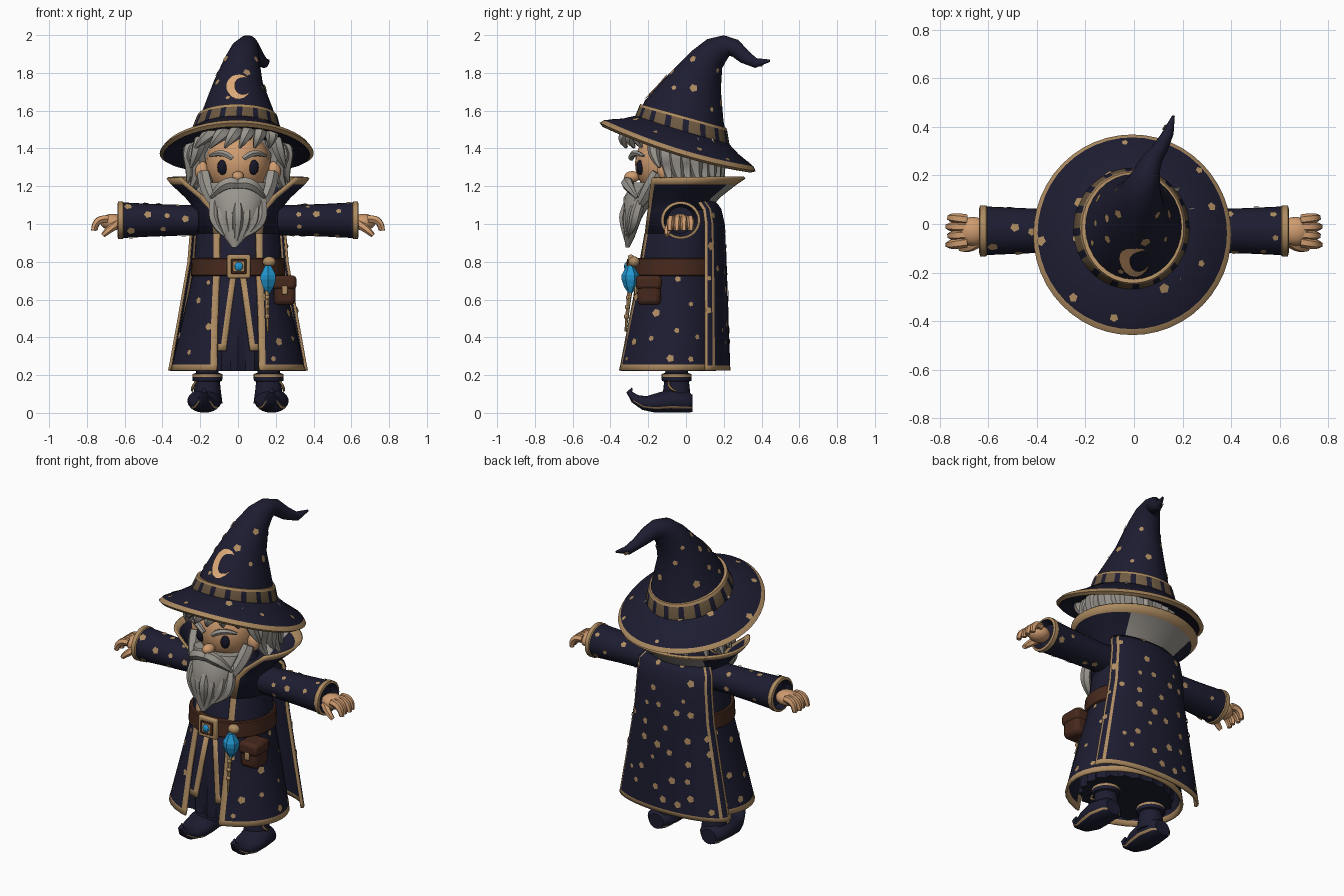
import bpy
import bmesh
import math
import random
from math import pi, sin, cos, asin
from mathutils import Matrix, Vector
from mathutils.bvhtree import BVHTree

random.seed(4)
if "Cube" in bpy.data.objects:
    bpy.data.objects.remove(bpy.data.objects["Cube"], do_unlink=True)
scene_objects = bpy.context.scene.collection.objects
parts = []


def material(name, r, g, b):
    mat = bpy.data.materials.new(name)
    mat.use_nodes = True
    mat.diffuse_color = (r, g, b, 1)
    mat.node_tree.nodes["Principled BSDF"].inputs["Base Color"].default_value = (r, g, b, 1)
    return mat


navy = material("navy cloth", 0.012, 0.012, 0.031)
gold = material("gold trim", 0.42, 0.26, 0.12)
skin = material("skin", 0.62, 0.33, 0.16)
gray = material("gray hair", 0.32, 0.3, 0.27)
brown = material("brown leather", 0.062, 0.022, 0.012)
blue = material("blue crystal", 0.015, 0.3, 0.62)
dark = material("dark eye", 0.008, 0.008, 0.02)
moon_gold = material("pale gold", 0.72, 0.4, 0.19)
bronze = material("bronze band", 0.16, 0.105, 0.055)


def make(name, verts, faces, mats, index=None):
    mesh = bpy.data.meshes.new(name)
    mesh.from_pydata(verts, [], faces)
    for mat in mats:
        mesh.materials.append(mat)
    for face, k in zip(mesh.polygons, index or []):
        face.material_index = k
    mesh.update()
    obj = bpy.data.objects.new(name, mesh)
    scene_objects.link(obj)
    parts.append(obj)
    return obj


def loft(name, rings, mats, rule=lambda i, j: 0, n=28, M=Matrix()):
    """Closed skin through elliptical rings (x, y, z, rx, ry, tilt)."""
    verts, faces, index = [], [], []
    for x, y, z, rx, ry, *tilt in rings:
        R = Matrix.Rotation(tilt[0] if tilt else 0, 3, 'X')
        for j in range(n):
            t = 2 * pi * j / n
            verts.append(M @ (Vector((x, y, z)) + R @ Vector((rx * sin(t), -ry * cos(t), 0))))
    for i in range(len(rings) - 1):
        for j in range(n):
            a, b = i * n + j, i * n + (j + 1) % n
            faces.append((a, b, b + n, a + n))
            index.append(rule(i, j))
    last = len(verts) - n
    faces += [tuple(reversed(range(n))), tuple(range(last, last + n))]
    index += [rule(0, 0), rule(len(rings) - 2, 0)]
    return make(name, verts, faces, mats, index)


def sheet(name, rings, mats, rule, cols=30, trim=0.035, thick=0.014):
    """Open cloth through arcs (z, rx, front y, back y, start, end); angle 0 is the front."""
    verts, faces, index = [], [], []
    for z, rx, front, back, start, end in rings:
        d = trim / rx
        angles = [start] + [start + d + (end - start - 2 * d) * k / (cols - 2)
                            for k in range(cols - 1)] + [end]
        for t in angles:
            verts.append((rx * sin(t), (front + back) / 2 - (back - front) / 2 * cos(t), z))
    for i in range(len(rings) - 1):
        for j in range(cols):
            a = i * (cols + 1) + j
            faces.append((a, a + 1, a + cols + 2, a + cols + 1))
            index.append(rule(i, j))
    obj = make(name, verts, faces, mats, index)
    solid = obj.modifiers.new("thickness", 'SOLIDIFY')
    solid.thickness, solid.offset = thick, -1
    return obj


def ball(name, centre, radii, mat, segments=16):
    bm = bmesh.new()
    bmesh.ops.create_uvsphere(bm, u_segments=segments, v_segments=segments // 2 + 2, radius=1,
                              matrix=Matrix.Translation(centre) @ Matrix.Diagonal((*radii, 1)))
    obj = make(name, [], [], [mat])
    bm.to_mesh(obj.data)
    bm.free()


def box(name, centre, size, mat, bevel=0.01):
    bm = bmesh.new()
    bmesh.ops.create_cube(bm, size=1, matrix=Matrix.Translation(centre) @ Matrix.Diagonal((*size, 1)))
    obj = make(name, [], [], [mat])
    bm.to_mesh(obj.data)
    bm.free()
    mod = obj.modifiers.new("soft edges", 'BEVEL')
    mod.width, mod.segments = bevel, 2


def tubes(name, strands, mat):
    """Tapered strands, each a list of points and a list of radii."""
    curve = bpy.data.curves.new(name, 'CURVE')
    curve.dimensions, curve.bevel_depth, curve.bevel_resolution = '3D', 1, 1
    curve.use_fill_caps, curve.resolution_u = True, 4
    for points, radii in strands:
        spline = curve.splines.new('NURBS')
        spline.points.add(len(points) - 1)
        for p, co, r in zip(spline.points, points, radii):
            p.co, p.radius = (*co, 1), r
        spline.order_u, spline.use_endpoint_u = 3, True
    curve.materials.append(mat)
    obj = bpy.data.objects.new(name, curve)
    scene_objects.link(obj)
    bpy.ops.object.select_all(action='DESELECT')
    obj.select_set(True)
    bpy.context.view_layer.objects.active = obj
    bpy.ops.object.convert(target='MESH')
    parts.append(bpy.context.view_layer.objects.active)


def scatter(name, obj, count, gap, keep=lambda f: True):
    """Small flat spangles, spaced apart, on the navy faces of a part."""
    me = obj.data
    pool = [f for f in me.polygons if f.material_index == 0 and len(f.vertices) == 4 and keep(f)]
    verts, faces, spots = [], [], []
    for f in random.choices(pool, [f.area for f in pool], k=count * 6):
        a, b, c, d = (me.vertices[v].co for v in f.vertices)
        p = a.lerp(b, random.random()).lerp(d.lerp(c, random.random()), random.uniform(.1, .9))
        if len(spots) == count or any((p - s).length < gap for s in spots):
            continue
        spots.append(p)
        q = f.normal.to_track_quat('Z', 'Y')
        size = random.uniform(0.013, 0.024)
        faces.append(tuple(range(len(verts), len(verts) + 10)))
        for k in range(10):
            r = size * (1 if k % 2 else 0.8)
            verts.append(p + f.normal * 0.004 + q @ Vector((r * cos(k * pi / 5), r * sin(k * pi / 5), 0)))
    make(name, verts, faces, [gold])


# Hat: brim, bent cone, band and crescent
brim = loft("hat_brim", [(0, 0, h, r, r * 1.06) for r, h in
            ((.2, .01), (.3, 0), (.388, -.03), (.408, -.015), (.39, .006), (.3, .045), (.21, .1))],
            [navy, gold], lambda i, j: int(i in (2, 3)), 48,
            Matrix.Translation((-.007, -.04, 1.422)) @ Matrix.Rotation(-.3, 4, 'X'))
for v in brim.data.vertices:
    v.co.z -= .2 * v.co.x ** 2
hat = loft("hat_cone", [
    (-.01, -.02, 1.46, .236, .26, -.3), (0, -.01, 1.6, .188, .215, -.25), (0, .045, 1.75, .13, .145, -.28),
    (.02, .11, 1.87, .093, .093, -.5), (.035, .165, 1.925, .073, .075, -.8),
    (.05, .215, 1.945, .056, .056, -1.3), (.07, .262, 1.93, .047, .047, -1.9), (.105, .31, 1.885, .036, .037, -2.2),
    (.137, .37, 1.852, .026, .026, -1.7), (.162, .445, 1.865, .006, .006, -1.3)], [navy], n=32)
loft("hat_band", [(-.01, -.02, 1.475, .237, .262, -.3), (-.01, -.02, 1.486, .24, .264, -.3),
                  (-.005, -.015, 1.557, .217, .242, -.27), (-.005, -.015, 1.572, .21, .237, -.27)],
     [gold, bronze, navy], lambda i, j: 0 if i != 1 else 1 + int(j % 3 == 0), 48)
surface = BVHTree.FromPolygons([v.co for v in hat.data.vertices], [f.vertices for f in hat.data.polygons])
crescent = []
for k in range(15):
    t = .7 + (2 * pi - 1.1) * k / 14
    width = .046 * sin(pi * k / 14)
    for r in (.066, .066 - width):
        x, z = r * cos(t), 1.725 + r * sin(t)
        hit = surface.ray_cast(Vector((x, -2, z)), Vector((0, 1, 0)))[0]
        crescent.append((x + .004, hit.y - .007, z + .003))
make("hat_crescent", crescent, [(2 * k, 2 * k + 2, 2 * k + 3, 2 * k + 1) for k in range(14)], [moon_gold])
scatter("hat_stars", hat, 17, .09, lambda f: 1.6 < f.center.z < 1.86 and abs(f.center.x) > .04)
scatter("brim_stars", brim, 11, .12, lambda f: f.normal.z > .3 and abs(f.center.x) + abs(f.center.y) > .32)

# Head and face
ball("hair_cap", (0, .0, 1.36), (.2, .2, .17), gray, 24)
ball("head", (0, -.1, 1.32), (.172, .17, .18), skin, 24)
ball("nose", (0, -.285, 1.25), (.033, .042, .03), skin)
for s, side in ((1, "left"), (-1, "right")):
    ball(side + "_ear", (s * .19, -.12, 1.28), (.037, .032, .052), skin)
    ball(side + "_eye", (s * .082, -.243, 1.3), (.028, .02, .04), dark)
tubes("eyebrows", [([(s * .03, -.29, 1.345), (s * .08, -.285, 1.395), (s * .15, -.225, 1.36)],
                    [.014, .024, .008]) for s in (1, -1)], gray)

# Beard, moustache and hair locks
loft("beard", [(-.02, -.31, .875, .012, .01), (-.015, -.3, .93, .06, .028), (0, -.285, 1.03, .105, .05),
               (0, -.25, 1.14, .13, .08), (0, -.2, 1.22, .15, .08)], [gray], n=14)
locks = []
for k in range(-3, 4):
    x = k * .038
    locks.append(([(x, -.27 + abs(x) * .4, 1.18), (x * 1.2, -.33 + abs(x) * .6, 1.07),
                   (x * .95, -.325 + abs(x) * .4, .98), (x * .5 - .015, -.31, .88 + abs(x) * .5)],
                  [.02, .034, .026, .006]))
for s in (1, -1):
    locks.append(([(0, -.3, 1.21), (s * .07, -.335, 1.24), (s * .14, -.26, 1.14)], [.028, .045, .008]))
    locks.append(([(s * .18, -.15, 1.27), (s * .17, -.2, 1.17), (s * .1, -.27, 1.06)], [.035, .05, .01]))
    locks.append(([(s * .2, -.16, 1.46), (s * .21, -.19, 1.39), (s * .25, -.14, 1.3)], [.03, .045, .008]))
tubes("beard_locks", locks, gray)
hair = []
for k in range(17):
    t = 1.2 + (2 * pi - 2.4) * k / 16
    x, y = sin(t), -cos(t)
    wave = .03 * (k % 2)
    hair.append(([(x * .17, y * .17 - .02, 1.44), (x * .26, y * .2 - .03, 1.4 + wave),
                  (x * (.21 + wave), y * .19 - .02, 1.28), (x * .27, y * .2, 1.19 + wave)],
                 [.04, .055, .042, .008]))
for k in range(6):
    x = -.17 + k * .068
    hair.append(([(x * .8 + .03, -.2, 1.5), (x + .02, -.4 + abs(x) * .6, 1.49),
                  (x * 1.15 - .03, -.335 + abs(x) * .6, 1.405)], [.04, .048, .008]))
tubes("hair_locks", hair, gray)

# Robe: pleated inner skirt, split tabard, open coat
skirt = loft("inner_robe", [(0, -.07, .222, .285, .23), (0, -.065, .35, .28, .235), (0, -.06, .5, .25, .225),
                            (0, -.05, .75, .215, .205), (0, -.04, .95, .2, .18), (0, -.01, 1.1, .15, .12),
                            (0, -.03, 1.2, .09, .09)], [navy], n=40)
for v in skirt.data.vertices:
    if v.co.z < .4 and v.index % 2:
        v.co.xy *= .91
for s, side in ((1, "left"), (-1, "right")):
    sheet(side + "_tabard", [(z, rx, f, b, *sorted((s * asin(g / rx), s * asin(.15 / rx)))) for z, rx, f, b, g in (
        (.33, .28, -.32, .15, .065), (.365, .275, -.315, .15, .06), (.55, .25, -.29, .15, .035),
        (.74, .225, -.262, .15, .008))], [navy, gold],
        lambda i, j: int(i == 0 or j == (0 if s > 0 else 5)), cols=6, trim=.03)
coat = sheet("coat", [(z, rx, f, b, asin(g / rx), 2 * pi - asin(g / rx)) for z, rx, f, b, g in (
    (.225, .358, -.37, .2, .115), (.255, .35, -.363, .2, .113), (.5, .293, -.32, .19, .11), (.75, .235, -.272, .17, .1),
    (.95, .222, -.24, .16, .1), (1.07, .2, -.2, .15, .1), (1.13, .13, -.14, .12, .09))],
    [navy, gold], lambda i, j: int(i == 0 or j in (0, 29)))
scatter("coat_stars", coat, 22, .1, lambda f: f.center.z < .75 and f.center.y < .08)

# Collar with pale lining patch at the back, and cape
sheet("collar", [(z, rx, f, b, t, 2 * pi - t) for z, rx, f, b, t in (
    (.95, .22, -.238, .12, .47), (1.07, .222, -.23, .12, .55), (1.14, .28, -.25, .18, .72),
    (1.21, .355, -.29, .27, .88), (1.24, .38, -.31, .315, .94))], [navy, gold, gray],
    lambda i, j: 1 if i == 3 or j in (0, 29) else 2 if i in (1, 2) and 10 < j < 20 else 0, trim=.036)
cape = sheet("cape", [(z, rx, 2 * c - b, b, pi / 2, 3 * pi / 2) for z, rx, c, b in (
    (.225, .37, .1, .235), (.25, .365, .1, .234), (.5, .32, .1, .225), (.8, .268, .1, .215),
    (1.0, .252, .1, .205), (1.08, .245, .09, .187), (1.125, .21, .06, .15))],
    [navy, gold], lambda i, j: int(i == 0 or j in (0, 3, 26, 29)), trim=.035)
scatter("cape_stars", cape, 34, .08, lambda f: abs(f.center.x) < .3)

# Arms, hands and boots
for s, side in ((1, "left"), (-1, "right")):
    M = Matrix.Translation((0, -.028, 1.02)) @ Matrix.Rotation(s * pi / 2, 4, 'Y')
    sleeve = loft(side + "_sleeve", [(0, 0, d, a, b) for d, a, b in (
        (.1, .09, .085), (.25, .08, .088), (.45, .086, .093), (.605, .094, .1), (.61, .1, .105),
        (.634, .1, .105), (.638, .086, .09), (.6, .07, .07))],
        [navy, gold], lambda i, j: int(i in (3, 4, 5)), M=M)
    scatter(side + "_sleeve_stars", sleeve, 15, .06, lambda f: .25 < abs(f.center.x) < .58)
    ball(side + "_palm", (s * .665, -.03, 1.01), (.065, .06, .044), skin)
    fingers = [([(s * .69, -.075 + k * .031, 1.025), (s * .755, -.085 + k * .037, 1.035),
                 (s * (.765 - .008 * (k % 2)), -.085 + k * .037, .965)], [.022, .023, .014]) for k in range(4)]
    fingers.append(([(s * .64, -.07, 1.0), (s * .68, -.105, .975), (s * .715, -.1, .94)], [.024, .022, .013]))
    tubes(side + "_fingers", fingers, skin)
    x = s * .178
    loft(side + "_shoe", [(x, y, z, a, b, t) for y, z, a, b, t in (
        (.035, .05, .05, .045, pi / 2), (.01, .058, .075, .057, pi / 2), (-.08, .064, .09, .063, pi / 2),
        (-.16, .052, .083, .051, pi / 2), (-.22, .052, .058, .038, 1.3), (-.27, .075, .032, .026, .8),
        (-.3, .11, .016, .015, .1), (-.285, .132, .004, .004, -.7))], [navy, gold],
        lambda i, j: int(j in (4, 23) and i < 5), n=28)
    x = s * .162
    loft(side + "_boot_shaft", [(x, -.05, z, r, r) for z, r in (
        (.05, .08), (.11, .072), (.165, .066), (.17, .078), (.19, .08), (.205, .08), (.212, .06), (.32, .055))],
        [navy, gold], lambda i, j: int(i == 4), n=20)
    tubes(side + "_boot_crescent", [([(x + s * .058, -.09, .17), (x + s * .085, -.1, .13),
                                      (x + s * .08, -.05, .115)], [.004, .012, .004])], gold)

# Belt, buckle, crystal charm and pouch
loft("belt", [(0, -.05, z, r, r - .01) for z, r in ((.725, .244), (.73, .25), (.815, .246), (.82, .24))],
     [brown], n=32)
box("buckle_frame", (.004, -.292, .775), (.125, .03, .125), gold)
box("buckle_plate", (.004, -.302, .775), (.08, .022, .08), brown, .004)
box("buckle_mount", (.004, -.31, .775), (.06, .014, .056), gold, .004)
ball("buckle_gem", (.004, -.314, .775), (.024, .014, .024), blue, 8)
loft("crystal", [(.16, -.295, z, r, r) for z, r in
                 ((.635, .012), (.67, .034), (.705, .046), (.73, .046), (.78, .018))], [blue], n=6)
ball("crystal_cap", (.165, -.275, .8), (.035, .03, .028), gold)
tubes("charm_chain", [([(.155, -.297, .645), (.152, -.31, .54), (.158, -.32, .43)], [.014, .01, .006])], gold)
for k in range(3):
    ball("charm_bead", (.155, -.305 - k * .005, .61 - k * .05), (.014, .014, .014), gold, 8)
box("pouch", (.247, -.195, .64), (.115, .125, .14), brown, .025)
box("pouch_flap", (.247, -.197, .69), (.125, .138, .075), brown, .02)
box("pouch_clasp", (.247, -.266, .65), (.03, .014, .045), gold, .005)

# Smooth shading with crisp edges
bpy.ops.object.select_all(action='DESELECT')
for obj in parts:
    if obj.name != "crystal":
        obj.select_set(True)
bpy.context.view_layer.objects.active = parts[0]
bpy.ops.object.shade_smooth_by_angle(angle=math.radians(38))
